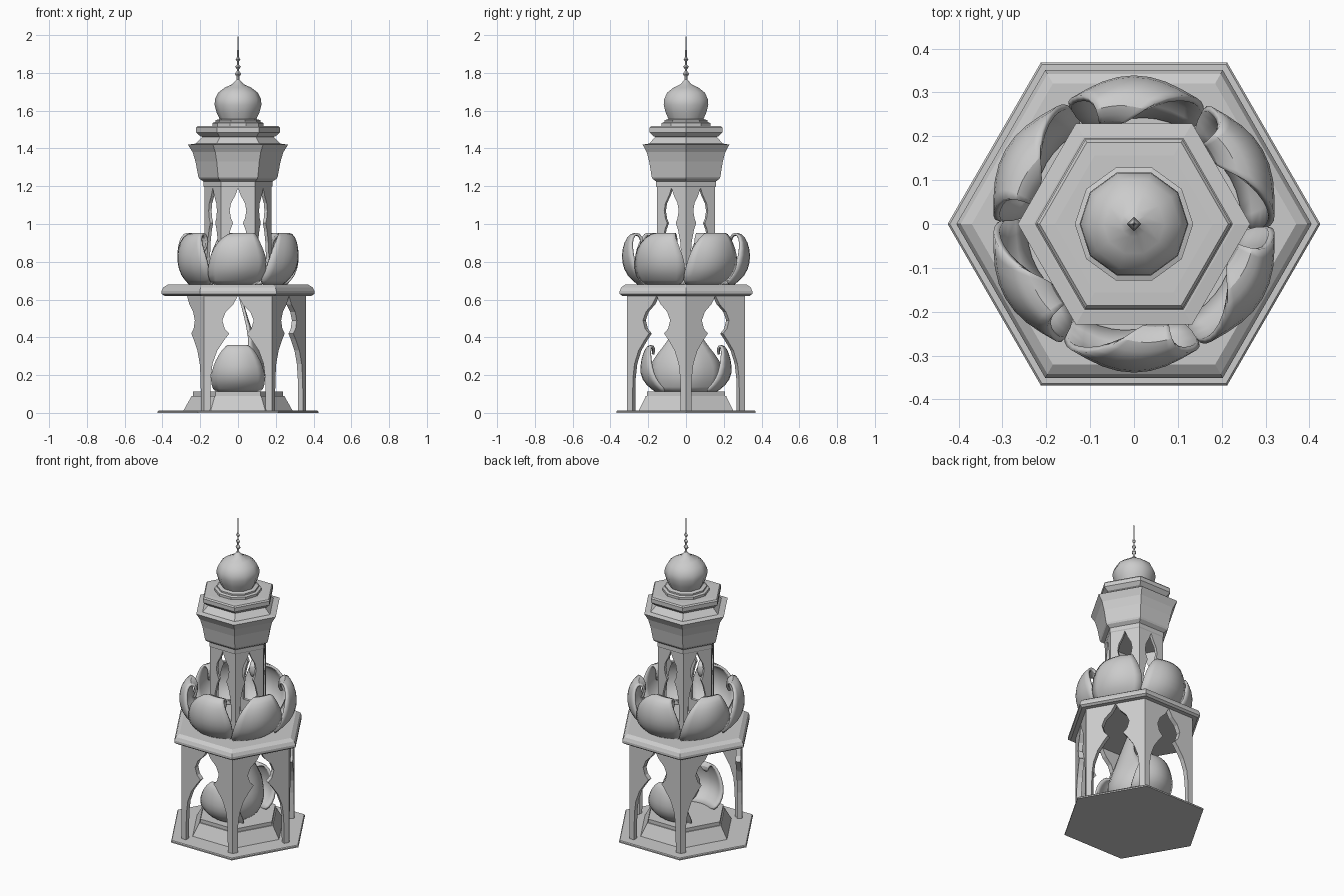
import bpy, bmesh
from math import sin, cos, pi, radians, sqrt


def finish(name, bm, smooth=None):
    bmesh.ops.recalc_face_normals(bm, faces=bm.faces)
    me = bpy.data.meshes.new(name)
    bm.to_mesh(me)
    bm.free()
    ob = bpy.data.objects.new(name, me)
    bpy.context.collection.objects.link(ob)
    if smooth:
        bpy.ops.object.select_all(action='DESELECT')
        ob.select_set(True)
        bpy.context.view_layer.objects.active = ob
        bpy.ops.object.shade_smooth_by_angle(angle=radians(smooth))
    return ob


def turned(name, profile, n=6, smooth=None):
    """Closed n-sided solid from (radius, z) points, bottom to top."""
    bm = bmesh.new()
    rings = [[bm.verts.new((r * cos(2 * pi * i / n), r * sin(2 * pi * i / n), z))
              for i in range(n)] for r, z in profile]
    for a, b in zip(rings, rings[1:]):
        for i in range(n):
            j = (i + 1) % n
            bm.faces.new((a[i], a[j], b[j], b[i]))
    bm.faces.new(rings[0])
    bm.faces.new(rings[-1])
    return finish(name, bm, smooth)


def arcade(name, R, z0, z1, opening, depth, skip=()):
    """Hexagon of pierced panels; each post carries two half arches."""
    bm = bmesh.new()
    apo = R * sqrt(3) / 2
    for post in range(6):
        if post in skip:
            continue
        for side in (-1, 1):
            a = radians(60 * post + 30 * side)
            # half outline: distance from panel middle, height
            pts = opening + [(R / 2, z0), (R / 2, z1), (0, z1)]
            rows = []
            for d in (0, depth):
                row = []
                for t, z in pts:
                    t = -side * min(t, R / 2 - d * 0.577)
                    p = apo - d
                    row.append(bm.verts.new((p * cos(a) - t * sin(a), p * sin(a) + t * cos(a), z)))
                rows.append(row)
            f, b = rows
            bm.faces.new(f)
            bm.faces.new(b)
            for i in range(len(pts)):
                j = (i + 1) % len(pts)
                bm.faces.new((f[i], f[j], b[j], b[i]))
    return finish(name, bm)


def petal(name, angle, rows, cup, flip=1, thick=0.014):
    """Curled leaf; rows are (radius, z, half width, sideways shift)."""
    bm = bmesh.new()
    a = radians(angle)
    grid = []
    for r, z, w, s in rows:
        line = []
        for u in (-1, -0.5, 0, 0.5, 1):
            t = flip * s + u * w
            p = r - cup * (u * w) ** 2
            line.append(bm.verts.new((p * cos(a) - t * sin(a), p * sin(a) + t * cos(a), z)))
        grid.append(line)
    for A, B in zip(grid, grid[1:]):
        for i in range(4):
            bm.faces.new((A[i], A[i + 1], B[i + 1], B[i]))
    ob = finish(name, bm, 50)
    sub = ob.modifiers.new('smooth', 'SUBSURF')
    sub.levels = sub.render_levels = 1
    sol = ob.modifiers.new('thickness', 'SOLIDIFY')
    sol.thickness = thick
    sol.offset = 0
    return ob


# Base slab and stepped plinth
turned('base_slab', [(0.425, 0), (0.425, 0.008), (0.42, 0.013)])
turned('plinth', [(0.29, 0.01), (0.245, 0.09), (0.238, 0.09), (0.238, 0.112)])

# Lower pavilion, left open on the entrance side
arcade('lower_arches', 0.36, 0.01, 0.63,
       [(0, 0.62), (0.025, 0.575), (0.065, 0.535), (0.083, 0.49), (0.07, 0.445),
        (0.046, 0.42), (0.07, 0.39), (0.11, 0.33), (0.135, 0.26), (0.145, 0.18), (0.147, 0.01)],
       0.03, skip=(3,))
turned('lower_cornice', [(0.39, 0.62), (0.405, 0.63), (0.405, 0.645), (0.395, 0.665), (0.37, 0.68)])

# Petal throne: tall back leaf and two curled side leaves
petal('throne_back', 0,
      [(0.10, 0.11, 0.13, 0), (0.145, 0.17, 0.185, 0), (0.15, 0.24, 0.195, 0), (0.125, 0.31, 0.15, 0),
       (0.09, 0.38, 0.09, 0), (0.06, 0.46, 0.055, 0), (0.035, 0.54, 0.035, 0), (0.01, 0.62, 0.008, 0)], 3.2)
for label, ang, flip in (('front', -90, -1), ('rear', 90, 1)):
    petal('throne_side_' + label, ang,
          [(0.15, 0.11, 0.12, 0), (0.215, 0.15, 0.14, 0), (0.245, 0.21, 0.14, 0), (0.235, 0.28, 0.115, 0),
           (0.215, 0.335, 0.08, 0), (0.19, 0.36, 0.05, 0), (0.17, 0.34, 0.03, 0.01),
           (0.175, 0.31, 0.012, 0.02)], 3.5, flip)

# Ring of swirling petals on the lower roof
for k in range(6):
    petal('roof_petal_%d' % (k + 1), 30 + 60 * k,
          [(0.25, 0.68, 0.12, -0.02), (0.315, 0.73, 0.15, -0.01), (0.34, 0.80, 0.152, 0), (0.335, 0.87, 0.13, 0),
           (0.31, 0.93, 0.09, 0.01), (0.27, 0.955, 0.055, 0.03), (0.235, 0.93, 0.03, 0.05),
           (0.235, 0.885, 0.015, 0.065), (0.25, 0.86, 0.006, 0.07)], 2.8)

# Upper pavilion on a low sill
arcade('upper_arches', 0.178, 0.67, 1.205,
       [(0, 1.19), (0.015, 1.15), (0.037, 1.11), (0.044, 1.07), (0.037, 1.03), (0.026, 1.005),
        (0.04, 0.97), (0.055, 0.9), (0.06, 0.82), (0.06, 0.76), (0, 0.76)], 0.018)

# Flared crown and stepped roof
turned('flared_crown', [(0.178, 1.195), (0.182, 1.2), (0.182, 1.225), (0.205, 1.24), (0.21, 1.25),
                        (0.225, 1.33), (0.24, 1.38), (0.265, 1.42), (0.23, 1.425)])
turned('stepped_roof', [(0.23, 1.42), (0.185, 1.46), (0.2, 1.465), (0.222, 1.485), (0.222, 1.51),
                        (0.215, 1.518), (0.18, 1.52)][1:])
turned('roof_slope', [(0.23, 1.42), (0.185, 1.465)])

# Onion dome on its collar
turned('dome_collar', [(0.135, 1.515), (0.135, 1.535), (0.12, 1.54), (0.12, 1.55), (0.10, 1.555)], 10)
turned('onion_dome', [(0.095, 1.55), (0.113, 1.59), (0.124, 1.63), (0.122, 1.66), (0.105, 1.695),
                      (0.07, 1.722), (0.03, 1.74), (0.008, 1.765)], 10, 40)

# Beaded spire
turned('spire', [(0.012, 1.74), (0.007, 1.78), (0.017, 1.795), (0.006, 1.81), (0.006, 1.82),
                 (0.015, 1.832), (0.005, 1.845), (0.005, 1.86), (0.013, 1.87), (0.005, 1.885),
                 (0.004, 1.92), (0.001, 2.0)], 4)
